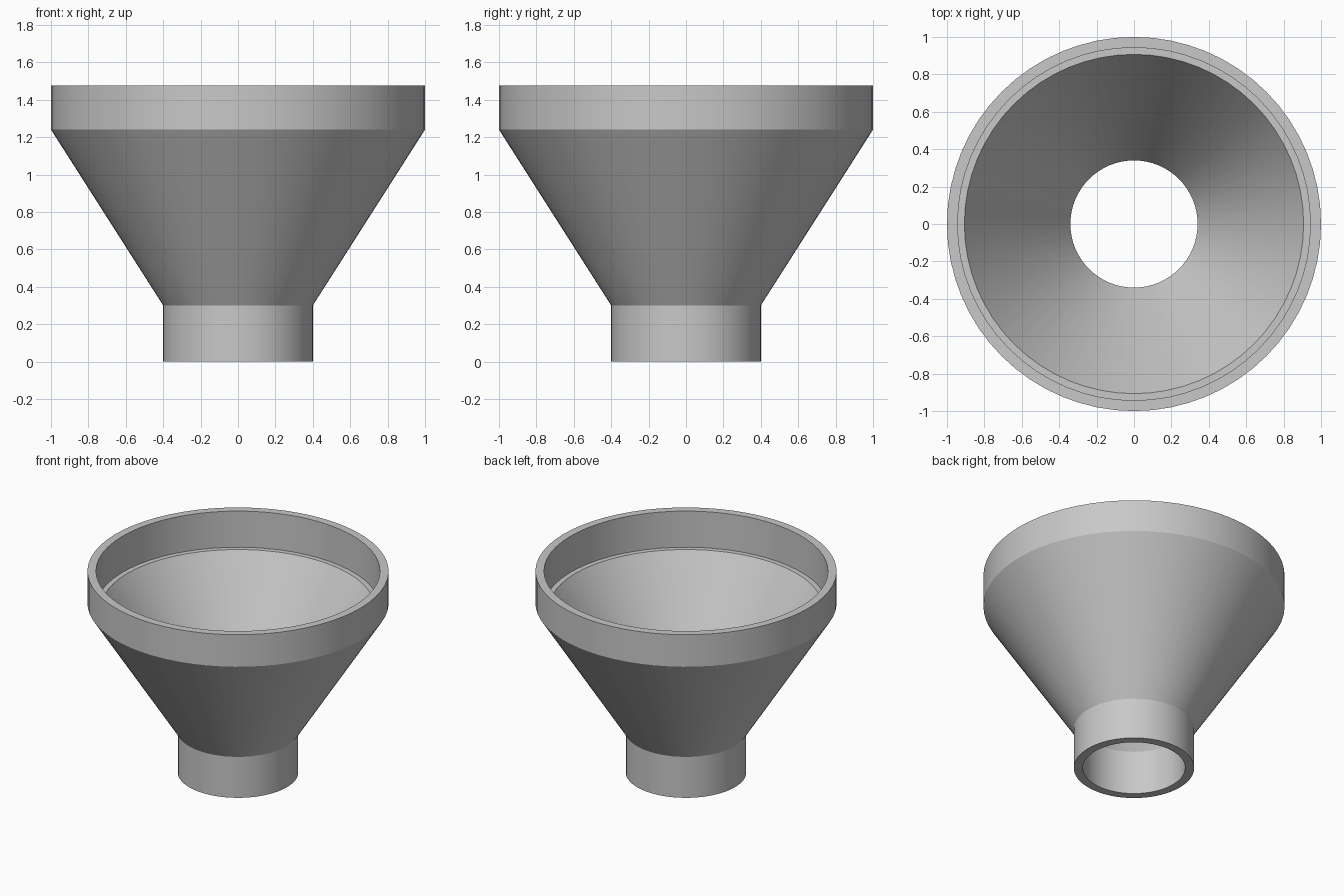
import bpy
import bmesh
import math

cube = bpy.data.objects.get("Cube")
if cube:
    bpy.data.objects.remove(cube, do_unlink=True)

SEGMENTS = 64

# Plain grey material
grey = bpy.data.materials.new("light_grey")
grey.use_nodes = True
colour = (0.58, 0.58, 0.58, 1)
grey.diffuse_color = colour
grey.node_tree.nodes["Principled BSDF"].inputs["Base Color"].default_value = colour


def lathe(name, profile):
    """Revolve a closed (radius, height) profile around the z axis."""
    bm = bmesh.new()
    rings = []
    for radius, height in profile:
        ring = []
        for i in range(SEGMENTS):
            a = math.tau * i / SEGMENTS
            ring.append(bm.verts.new((radius * math.cos(a), radius * math.sin(a), height)))
        rings.append(ring)
    for k, ring in enumerate(rings):
        after = rings[(k + 1) % len(rings)]
        for i in range(SEGMENTS):
            j = (i + 1) % SEGMENTS
            bm.faces.new((ring[i], ring[j], after[j], after[i]))
    bmesh.ops.recalc_face_normals(bm, faces=bm.faces)
    mesh = bpy.data.meshes.new(name)
    bm.to_mesh(mesh)
    bm.free()
    mesh.materials.append(grey)
    obj = bpy.data.objects.new(name, mesh)
    bpy.context.collection.objects.link(obj)
    bpy.ops.object.select_all(action="DESELECT")
    obj.select_set(True)
    bpy.context.view_layer.objects.active = obj
    bpy.ops.object.shade_smooth_by_angle(angle=math.radians(25))
    return obj


# Hollow funnel: outer spout, cone and collar, then collar bore, ledge, inner cone and spout bore
lathe("funnel", [
    (0.4, 0), (0.4, 0.3), (1, 1.24), (1, 1.475),
    (0.943, 1.475), (0.943, 1.21), (0.907, 1.21), (0.34, 0.32), (0.34, 0),
])
